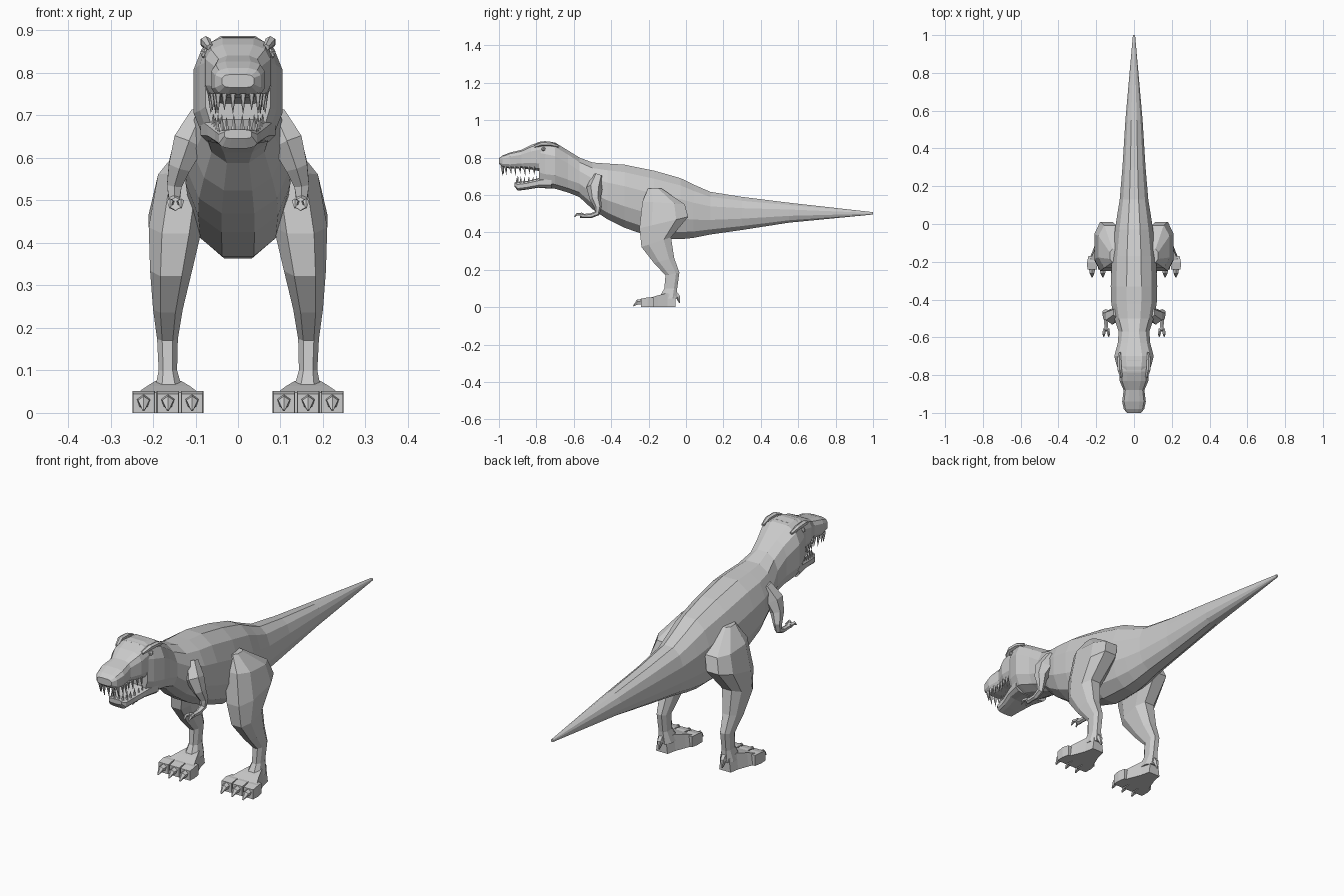
import bpy, bmesh, math
from mathutils import Vector, Matrix

if "Cube" in bpy.data.objects:
    bpy.data.objects.remove(bpy.data.objects["Cube"])


def finish(name, bm, mirror=False):
    bmesh.ops.recalc_face_normals(bm, faces=bm.faces)
    me = bpy.data.meshes.new(name)
    bm.to_mesh(me)
    bm.free()
    ob = bpy.data.objects.new(name, me)
    bpy.context.collection.objects.link(ob)
    if mirror:
        ob.modifiers.new("Mirror", 'MIRROR').use_mirror_merge = False
    return ob


def loft(bm, rings):
    """Skin a list of point rings and cap both ends."""
    vs = [[bm.verts.new(p) for p in r] for r in rings]
    n = len(vs[0])
    for a, b in zip(vs, vs[1:]):
        for i in range(n):
            j = (i + 1) % n
            bm.faces.new((a[i], a[j], b[j], b[i]))
    bm.faces.new(vs[0][::-1])
    bm.faces.new(vs[-1])


def oval(n, e):
    """Unit superellipse with flat top and bottom."""
    pts = []
    for i in range(n):
        a = 2 * math.pi * (i + 0.5) / n
        c, s = math.cos(a), math.sin(a)
        pts.append((math.copysign(abs(c) ** (2 / e), c), math.copysign(abs(s) ** (2 / e), s)))
    return pts


def section(y, top, bot, hw, e=2.3, n=12):
    return [(x * hw, y, (top + bot) / 2 + z * (top - bot) / 2) for x, z in oval(n, e)]


def tube(bm, path, n=6):
    """Tube through (point, radius) pairs."""
    pts = [Vector(p) for p, r in path]
    rings = []
    for i, (p, r) in enumerate(path):
        d = (pts[min(i + 1, len(pts) - 1)] - pts[max(i - 1, 0)]).normalized()
        u = d.cross(Vector((1, 0, 0))).normalized()
        v = d.cross(u)
        rings.append([pts[i] + r * (u * math.cos(2 * math.pi * k / n) + v * math.sin(2 * math.pi * k / n))
                      for k in range(n)])
    loft(bm, rings)


def cone(bm, base, tip, r, n=5):
    base, tip = Vector(base), Vector(tip)
    d = tip - base
    m = Matrix.Translation((base + tip) / 2) @ d.to_track_quat('Z', 'Y').to_matrix().to_4x4()
    bmesh.ops.create_cone(bm, cap_ends=True, segments=n, radius1=r, radius2=r * 0.08,
                          depth=d.length, matrix=m)


# Body from tail tip to back of skull
bm = bmesh.new()
loft(bm, [section(*s) for s in (
    (1.0, .508, .495, .006), (.55, .56, .45, .047), (.3, .592, .41, .063),
    (.13, .62, .385, .078), (.04, .66, .366, .093), (-.03, .695, .358, .104),
    (-.17, .735, .363, .12), (-.33, .767, .42, .127), (-.42, .772, .465, .124),
    (-.5, .777, .52, .108), (-.57, .803, .585, .084), (-.63, .84, .61, .088, 2.8),
    (-.70, .883, .63, .107, 3), (-.755, .89, .64, .092, 3.2), (-.785, .885, .66, .078, 3.5))])
finish("body", bm)

# Upper jaw and snout
bm = bmesh.new()
loft(bm, [section(*s, 3.5) for s in (
    (-.72, .885, .71, .08), (-.78, .886, .725, .08), (-.83, .868, .735, .078),
    (-.88, .842, .742, .056), (-.94, .828, .74, .064), (-.98, .812, .748, .055),
    (-1.0, .797, .765, .038))])
finish("upper_jaw", bm)

# Lower jaw
bm = bmesh.new()
loft(bm, [section(*s, 3.5) for s in (
    (-.72, .71, .632, .09), (-.79, .69, .638, .073), (-.85, .675, .628, .055),
    (-.9, .668, .622, .046), (-.917, .667, .645, .033))])
finish("lower_jaw", bm)

# Teeth in both jaws
bm = bmesh.new()
for i, (x, y) in enumerate([(.012, -.985), (.032, -.98), (.047, -.965), (.053, -.94), (.052, -.915),
                            (.049, -.89), (.053, -.865), (.06, -.84), (.064, -.815)]):
    cone(bm, (x, y, .752), (x, y + .005, .705 + .008 * (i % 2)), .008)
for i, (x, y) in enumerate([(.01, -.905), (.027, -.9), (.038, -.885), (.042, -.865),
                            (.047, -.842), (.053, -.82), (.058, -.8)]):
    cone(bm, (x, y, .66), (x, y + .003, .702 - .007 * (i % 2)), .007)
finish("teeth", bm, True)

# Eyes under short brow ridges
bm = bmesh.new()
bmesh.ops.create_icosphere(bm, subdivisions=1, radius=.013, matrix=Matrix.Translation((.077, -.762, .845)))
finish("eyes", bm, True)
bm = bmesh.new()
tube(bm, [((.066, -.81, .86), .008), ((.076, -.77, .874), .013), ((.078, -.72, .872), .012),
          ((.074, -.68, .86), .007)])
finish("brow_ridges", bm, True)

# Legs: (front y, z), (back y, z), inner x, outer x
bm = bmesh.new()
rings = []
for yf, zf, yb, zb, x0, x1 in (
        (-.205, .635, -.13, .635, .07, .13), (-.24, .565, .0, .55, .06, .192),
        (-.257, .42, .02, .485, .08, .214), (-.243, .32, -.075, .375, .105, .21),
        (-.175, .235, -.06, .265, .128, .202), (-.112, .17, -.033, .185, .14, .192),
        (-.118, .1, -.045, .1, .142, .188), (-.15, .045, -.045, .045, .125, .2)):
    rings.append([((x0 + x1) / 2 + u * (x1 - x0) / 2, (yf + yb) / 2 + v * (yb - yf) / 2,
                   (zf + zb) / 2 + v * (zb - zf) / 2) for u, v in oval(8, 2.6)])
loft(bm, rings)
finish("legs", bm, True)

# Feet
bm = bmesh.new()
loft(bm, [[(x0, y, 0), (x1, y, 0), (x1 - .008, y, h), (x0 + .008, y, h)] for y, x0, x1, h in (
    (-.055, .135, .195, .06), (-.1, .125, .203, .075), (-.15, .105, .222, .063), (-.2, .085, .244, .048))])
finish("feet", bm, True)

# Toes and claws
toes, claws = bmesh.new(), bmesh.new()
for x in (.108, .165, .222):
    loft(toes, [[(x - w, y, 0), (x + w, y, 0), (x + w, y, h), (x - w, y, h)]
                for y, w, h in ((-.17, .02, .05), (-.205, .0265, .052), (-.24, .025, .045))])
    tube(claws, [((x, -.22, .028), .019), ((x, -.258, .026), .014), ((x, -.281, .006), .003)], 5)
tube(claws, [((.165, -.06, .075), .016), ((.165, -.042, .055), .013), ((.165, -.034, .022), .003)], 5)
finish("toes", toes, True)
finish("foot_claws", claws, True)

# Arms with two clawed fingers
bm = bmesh.new()
tube(bm, [((.085, -.47, .70), .03), ((.115, -.49, .635), .043), ((.138, -.485, .58), .03),
          ((.15, -.47, .535), .02), ((.15, -.475, .502), .015), ((.148, -.51, .488), .013),
          ((.147, -.545, .488), .011), ((.147, -.565, .492), .016)])
finish("arms", bm, True)
bm = bmesh.new()
for s in (-1, 1):
    x = .147 + .009 * s
    tube(bm, [((x, -.555, .495), .008), ((x + .004 * s, -.582, .497), .008),
              ((x + .004 * s, -.597, .482), .002)], 5)
finish("fingers", bm, True)
